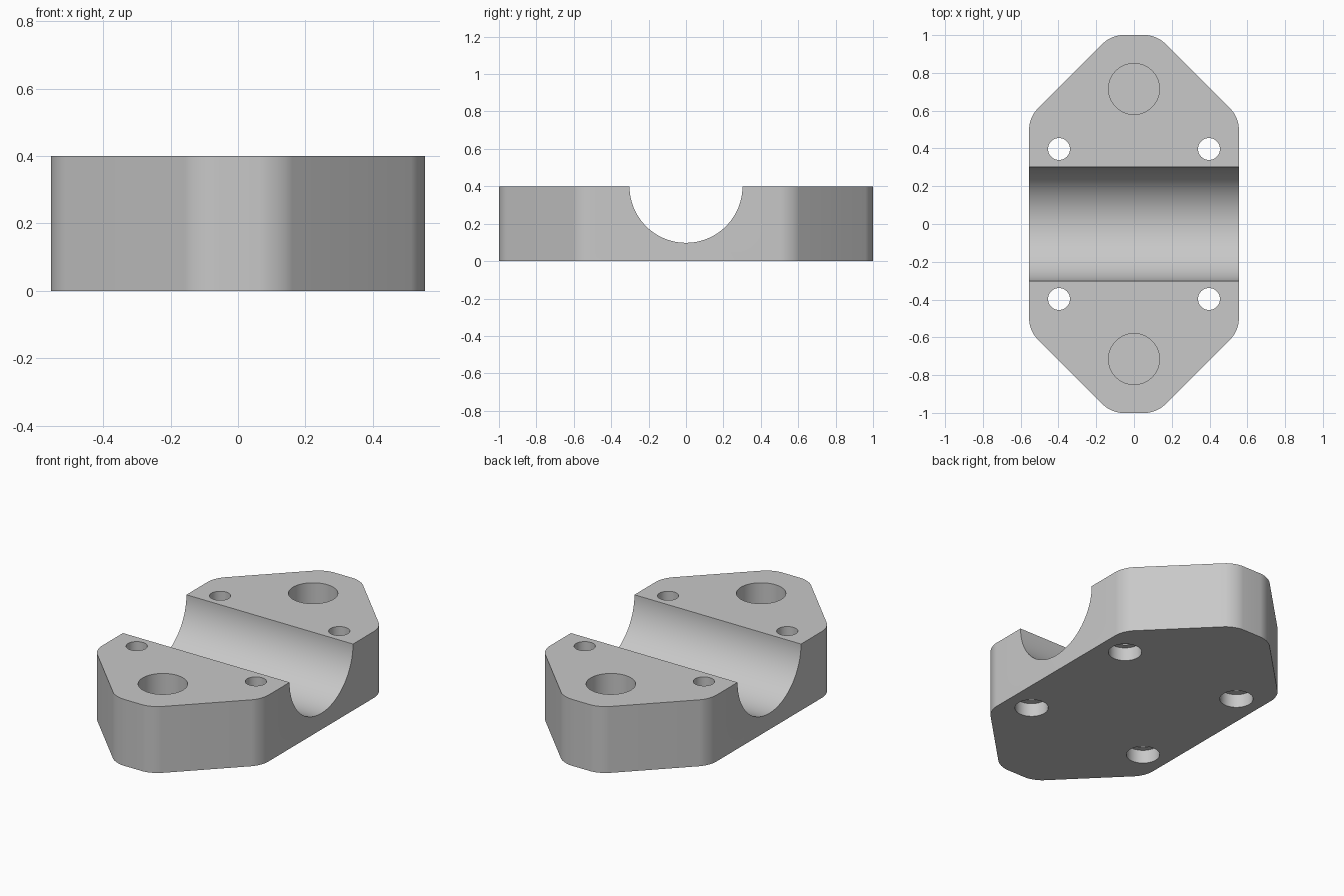
import bpy, bmesh, math
from mathutils import Matrix, Vector

cube = bpy.data.objects.get("Cube")
if cube:
    bpy.data.objects.remove(cube, do_unlink=True)

HEIGHT = 0.4

grey = bpy.data.materials.new("plain_grey")
grey.use_nodes = True
colour = (0.58, 0.58, 0.58, 1)
grey.diffuse_color = colour
grey.node_tree.nodes["Principled BSDF"].inputs["Base Color"].default_value = colour


def make_object(name, bm):
    bmesh.ops.recalc_face_normals(bm, faces=bm.faces)
    mesh = bpy.data.meshes.new(name)
    bm.to_mesh(mesh)
    bm.free()
    mesh.materials.append(grey)
    obj = bpy.data.objects.new(name, mesh)
    bpy.context.collection.objects.link(obj)
    return obj


def cylinder(name, start, end, radius, segments=64):
    start, end = Vector(start), Vector(end)
    axis = end - start
    turn = axis.to_track_quat("Z", "Y").to_matrix().to_4x4()
    bm = bmesh.new()
    bmesh.ops.create_cone(bm, cap_ends=True, segments=segments, radius1=radius,
                          radius2=radius, depth=axis.length,
                          matrix=Matrix.Translation((start + end) / 2) @ turn)
    return make_object(name, bm)


# Block: eight-sided outline, extruded, with rounded upright edges
quarter = [(0.555, 0.565), (0.12, 1.0)]
half = quarter + [(-x, y) for x, y in reversed(quarter)]
outline = half + [(-x, -y) for x, y in half]
bm = bmesh.new()
base = bm.faces.new([bm.verts.new((x, y, 0)) for x, y in outline])
extruded = bmesh.ops.extrude_face_region(bm, geom=[base])
top_verts = [v for v in extruded["geom"] if isinstance(v, bmesh.types.BMVert)]
bmesh.ops.translate(bm, verts=top_verts, vec=(0, 0, HEIGHT))
upright = [e for e in bm.edges if abs(e.verts[0].co.z - e.verts[1].co.z) > 0.1]
bmesh.ops.bevel(bm, geom=upright, offset=0.058, segments=8, profile=0.5,
                affect="EDGES")
block = make_object("clamp_block", bm)

# Cutters: half-round channel, blind bolt holes, counterbored screw holes
cutters = [cylinder("channel_cutter", (-1, 0, HEIGHT), (1, 0, HEIGHT), 0.302, 128)]
for side in (-1, 1):
    y = side * 0.715
    cutters.append(cylinder("bolt_hole_cutter", (0, y, 0.1), (0, y, 0.6), 0.135))
    for x in (-0.397, 0.397):
        y = side * 0.397
        cutters.append(cylinder("screw_hole_cutter", (x, y, -0.2), (x, y, 0.6), 0.058, 48))
        cutters.append(cylinder("counterbore_cutter", (x, y, -0.2), (x, y, 0.08), 0.091, 48))

# Cut the block
bpy.ops.object.select_all(action="DESELECT")
bpy.context.view_layer.objects.active = block
block.select_set(True)
for cutter in cutters:
    cut = block.modifiers.new("cut", "BOOLEAN")
    cut.operation = "DIFFERENCE"
    cut.solver = "EXACT"
    cut.object = cutter
    bpy.ops.object.modifier_apply(modifier=cut.name)
    bpy.data.objects.remove(cutter, do_unlink=True)

bpy.ops.object.shade_smooth_by_angle(angle=math.radians(30))
